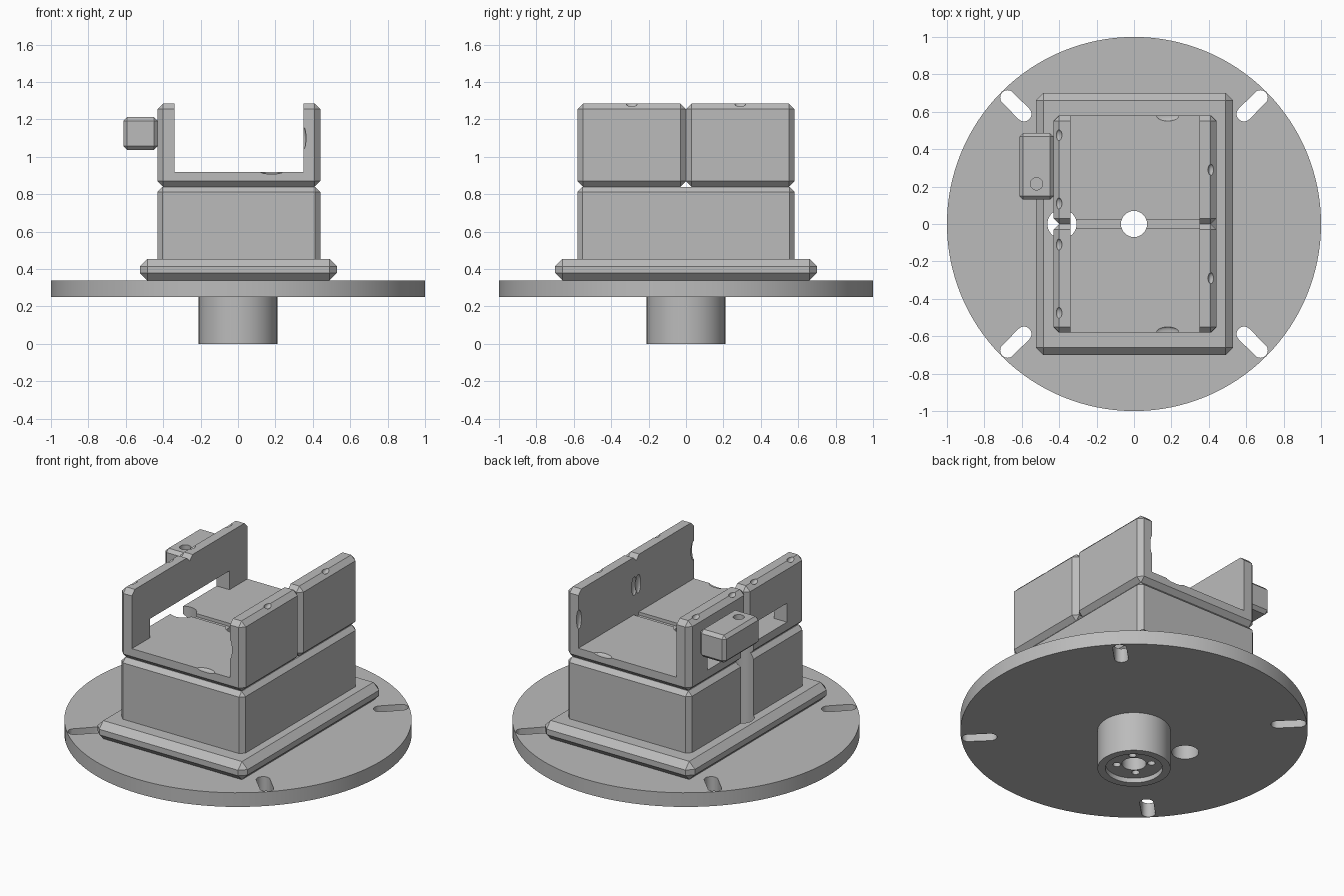
import bpy, bmesh, math
from mathutils import Matrix, Vector

cube = bpy.data.objects.get("Cube")
if cube:
    bpy.data.objects.remove(cube, do_unlink=True)

grey = bpy.data.materials.new("plain_grey")
grey.use_nodes = True
grey.diffuse_color = (0.5, 0.5, 0.5, 1)
grey.node_tree.nodes["Principled BSDF"].inputs["Base Color"].default_value = (0.5, 0.5, 0.5, 1)


def finish(name, bm):
    mesh = bpy.data.meshes.new(name)
    bmesh.ops.recalc_face_normals(bm, faces=bm.faces)
    bm.to_mesh(mesh)
    bm.free()
    mesh.materials.append(grey)
    obj = bpy.data.objects.new(name, mesh)
    bpy.context.collection.objects.link(obj)
    return obj


def box(name, xs, ys, zs, chamfer=0.0):
    """Box between limits, all edges chamfered."""
    bm = bmesh.new()
    bmesh.ops.create_cube(bm, size=1)
    for v in bm.verts:
        v.co = [lim[0] if c < 0 else lim[1] for c, lim in zip(v.co, (xs, ys, zs))]
    if chamfer:
        bmesh.ops.bevel(bm, geom=list(bm.edges), offset=chamfer, segments=1, affect='EDGES')
    return finish(name, bm)


def cylinder(name, x, y, zs, r, sides=48):
    bm = bmesh.new()
    bmesh.ops.create_cone(bm, cap_ends=True, segments=sides, radius1=r, radius2=r,
                          depth=zs[1] - zs[0],
                          matrix=Matrix.Translation((x, y, sum(zs) / 2)))
    return finish(name, bm)


def dent(centre, radii):
    """Small ellipsoid cutter."""
    bm = bmesh.new()
    bmesh.ops.create_uvsphere(bm, u_segments=20, v_segments=12, radius=1,
                              matrix=Matrix.Translation(centre) @ Matrix.Diagonal((*radii, 1)))
    return finish("dent_cutter", bm)


def slot(angle):
    """Round-ended radial slot cutter."""
    bm = bmesh.new()
    bmesh.ops.create_cone(bm, cap_ends=True, segments=32, radius1=0.04, radius2=0.04, depth=0.4)
    for v in bm.verts:
        v.co.x += 0.955 if v.co.x > 0.001 else 0.832
    bmesh.ops.transform(bm, verts=bm.verts,
                        matrix=Matrix.Translation((0, 0, 0.3)) @ Matrix.Rotation(angle, 4, 'Z'))
    return finish("slot_cutter", bm)


def cut(obj, cutters):
    bpy.context.view_layer.objects.active = obj
    for c in cutters:
        c.hide_render = True
        mod = obj.modifiers.new("cut", 'BOOLEAN')
        mod.operation = 'DIFFERENCE'
        mod.solver = 'EXACT'
        mod.object = c
        bpy.ops.object.modifier_apply(modifier=mod.name)


# Main parts
disc = cylinder("turntable_disc", 0, 0, (0.25, 0.34), 1.0, 128)
hub = cylinder("hub", 0, 0, (0, 0.25), 0.21, 64)
plate = box("base_plate", (-0.525, 0.53), (-0.70, 0.70), (0.34, 0.455), 0.04)
lower = box("lower_block", (-0.43, 0.44), (-0.58, 0.58), (0.42, 0.84), 0.027)
cradles = [box("cradle_front", (-0.43, 0.44), (-0.58, 0), (0.84, 1.285), 0.03),
           box("cradle_back", (-0.43, 0.44), (0, 0.58), (0.84, 1.285), 0.03)]
side_box = box("side_box", (-0.613, -0.43), (0.13, 0.487), (1.037, 1.212), 0.02)

# Shared through holes
centre_hole = cylinder("centre_hole_cutter", 0, 0, (-0.1, 1.5), 0.07)
side_hole = cylinder("side_hole_cutter", -0.385, 0, (-0.1, 0.98), 0.078)
slots = [slot(math.radians(45 + 90 * i)) for i in range(4)]

# Hub underside: shallow recess with four screw holes
recess = cylinder("recess_cutter", 0, 0, (-0.1, 0.03), 0.165)
screws = []
for i in range(4):
    a = math.radians(45 + 90 * i)
    screws.append(cylinder("screw_cutter", 0.1 * math.cos(a), 0.1 * math.sin(a),
                           (-0.1, 0.12), 0.022, 20))

# Cradle channel, side window and cross groove
channel = box("channel_cutter", (-0.34, 0.35), (-1, 1), (0.92, 1.6))
window = box("window_cutter", (-0.6, -0.3), (-0.4, 0.4), (0.92, 1.04))
groove = box("groove_cutter", (-0.34, 0.35), (-0.025, 0.025), (0.9, 1.0))

# Small dents on the cradle rims and edges
dents = {-1: [], 1: []}
for s in (-1, 1):
    dents[s].append(dent((0.413, s * 0.29, 1.285), (0.018, 0.03, 0.02)))
    for y in (0.11, 0.475):
        dents[s].append(dent((-0.403, s * y, 1.285), (0.018, 0.03, 0.02)))
    for y in (0.02, 0.575):
        dents[s].append(dent((0.35, s * y, 1.1), (0.014, 0.025, 0.06)))
    dents[s].append(dent((0.18, s * 0.58, 0.92), (0.06, 0.03, 0.012)))

pocket = cylinder("pocket_cutter", -0.521, 0.215, (1.12, 1.4), 0.033, 32)

cut(disc, slots + [centre_hole, side_hole])
cut(hub, [recess, centre_hole] + screws)
cut(plate, [centre_hole, side_hole])
cut(lower, [centre_hole, side_hole])
for cradle, s in zip(cradles, (-1, 1)):
    cut(cradle, [channel, window, groove, centre_hole, side_hole] + dents[s])
cut(side_box, [pocket])

# Remove spent cutters
for obj in list(bpy.data.objects):
    if "_cutter" in obj.name:
        bpy.data.objects.remove(obj, do_unlink=True)

# Smooth round surfaces, keep edges sharp
for obj in [disc, hub, plate, lower, side_box] + cradles:
    bpy.ops.object.select_all(action='DESELECT')
    obj.select_set(True)
    bpy.context.view_layer.objects.active = obj
    bpy.ops.object.shade_smooth_by_angle(angle=math.radians(25))
